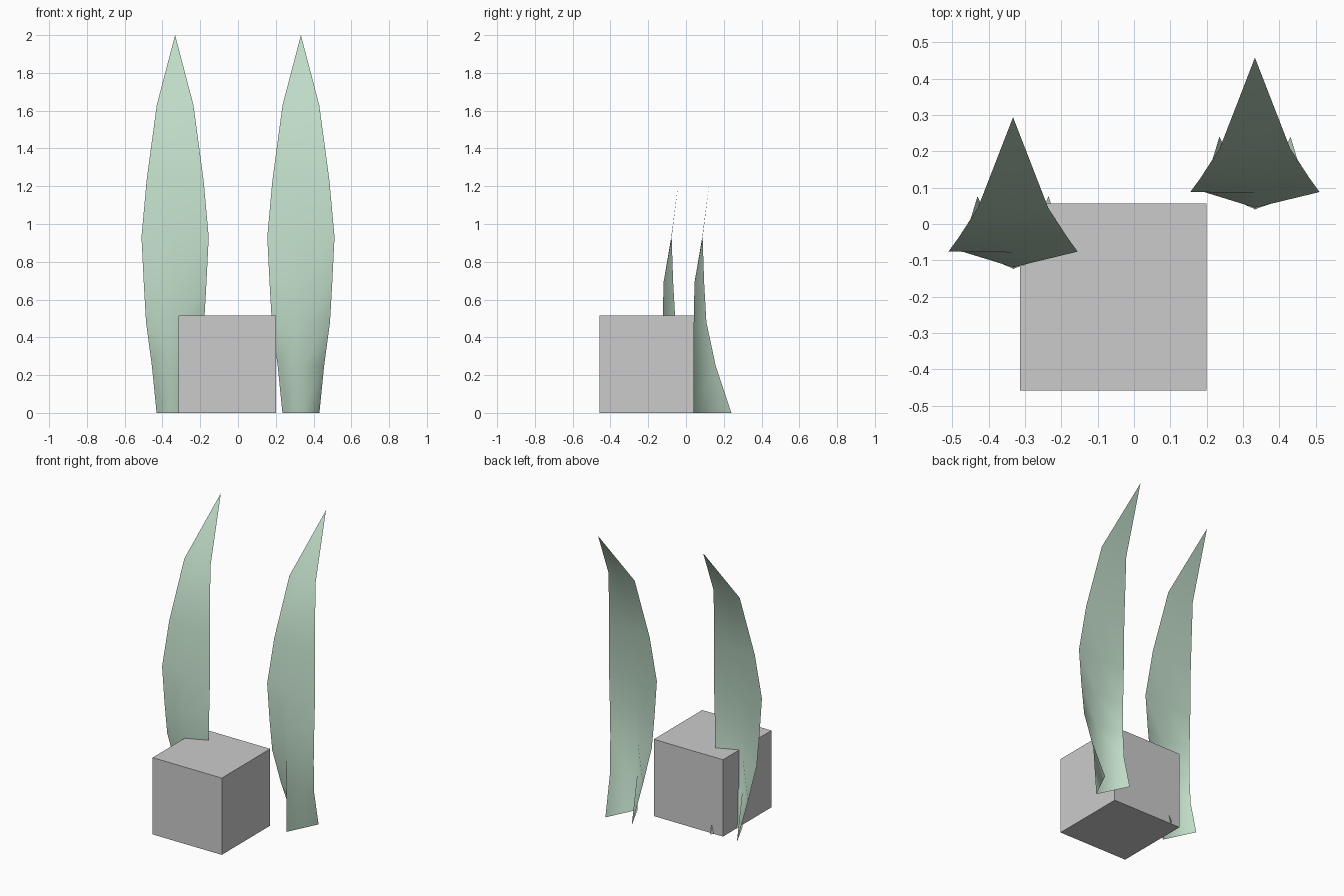
import bpy

if "Cube" in bpy.data.objects:
    bpy.data.objects.remove(bpy.data.objects["Cube"])

def material(name, rgb):
    m = bpy.data.materials.new(name)
    m.diffuse_color = (*rgb, 1.0)
    m.use_nodes = True
    m.node_tree.nodes["Principled BSDF"].inputs["Base Color"].default_value = m.diffuse_color
    return m

green = material("pale green", (0.53, 0.72, 0.58))
grey = material("light grey", (0.60, 0.60, 0.60))

# leaf profile rows: height, half width, y of midrib, y of side edges
ROWS = [
    (0.00, 0.098, 0.040, 0.240),
    (0.25, 0.123, 0.040, 0.157),
    (0.48, 0.154, 0.041, 0.108),
    (0.69, 0.166, 0.045, 0.096),
    (0.93, 0.178, 0.086, 0.088),
    (1.23, 0.151, 0.125, 0.125),
    (1.63, 0.097, 0.208, 0.208),
]
TIP = (0.0, 0.458, 2.0)

# folded blade: V-shaped at the base, flattening and leaning back to a point
def leaf(name, x, dy):
    verts, faces = [], []
    for z, w, mid, edge in ROWS:
        verts += [(-w, edge, z), (0, mid, z), (w, edge, z)]
    for r in range(len(ROWS) - 1):
        for c in range(2):
            a = r * 3 + c
            faces.append((a, a + 1, a + 4, a + 3))
    verts.append(TIP)
    t, last = len(verts) - 1, (len(ROWS) - 1) * 3
    faces += [(last, last + 1, t), (last + 1, last + 2, t)]
    me = bpy.data.meshes.new(name)
    me.from_pydata(verts, [], faces)
    me.materials.append(green)
    me.polygons.foreach_set("use_smooth", [True] * len(me.polygons))
    ob = bpy.data.objects.new(name, me)
    ob.location = (x, dy, 0)
    bpy.context.collection.objects.link(ob)

leaf("right_leaf", 0.333, 0.0)
leaf("left_leaf", -0.333, -0.164)

# block
bpy.ops.mesh.primitive_cube_add(size=1, location=(-0.057, -0.201, 0.258))
block = bpy.context.object
block.name = "block"
block.scale = (0.514, 0.514, 0.516)
block.data.materials.append(grey)
